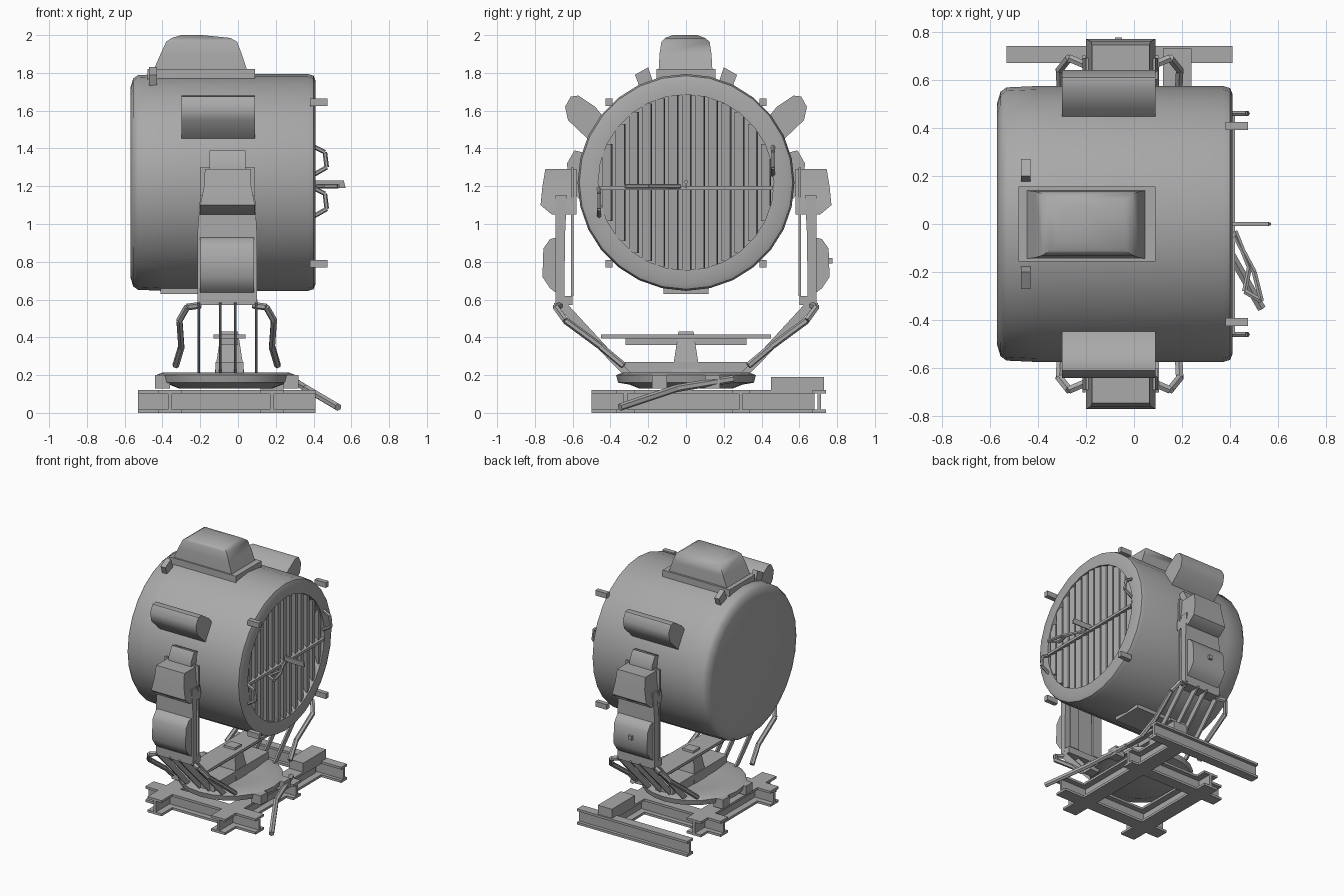
import bpy, bmesh, math
from mathutils import Vector

cube = bpy.data.objects.get("Cube")
if cube:
    bpy.data.objects.remove(cube)

grey = bpy.data.materials.new("grey_metal")
grey.use_nodes = True
tone = (0.4, 0.4, 0.4, 1)
grey.diffuse_color = tone
grey.node_tree.nodes["Principled BSDF"].inputs["Base Color"].default_value = tone

parts = []
AXIS = 1.22          # height of the drum axis
ARM_X = -0.06        # middle of the fork arms


def finish(name, bm, mirror=False):
    bmesh.ops.recalc_face_normals(bm, faces=bm.faces)
    mesh = bpy.data.meshes.new(name)
    bm.to_mesh(mesh)
    bm.free()
    mesh.materials.append(grey)
    ob = bpy.data.objects.new(name, mesh)
    bpy.context.collection.objects.link(ob)
    if mirror:
        mod = ob.modifiers.new("Mirror", 'MIRROR')
        mod.use_axis = (False, True, False)
        mod.use_mirror_merge = False
    parts.append(ob)
    return ob


def skin(bm, rings):
    for a, b in zip(rings, rings[1:]):
        n = len(a)
        for i in range(n):
            j = (i + 1) % n
            bm.faces.new((a[i], a[j], b[j], b[i]))
    bm.faces.new(rings[0])
    bm.faces.new(rings[-1])


def extrude(name, pts, lo, hi, axis="x", mirror=False):
    place = {"x": lambda p, t: (t, p[0], p[1]),
             "y": lambda p, t: (p[0], t, p[1]),
             "z": lambda p, t: (p[0], p[1], t)}[axis]
    bm = bmesh.new()
    skin(bm, [[bm.verts.new(place(p, t)) for p in pts] for t in (lo, hi)])
    return finish(name, bm, mirror)


def loft(name, levels, mirror=False):
    """Stack of rectangles: (z, x0, x1, y0, y1)."""
    bm = bmesh.new()
    rings = [[bm.verts.new(c) for c in ((x0, y0, z), (x1, y0, z), (x1, y1, z), (x0, y1, z))]
             for z, x0, x1, y0, y1 in levels]
    skin(bm, rings)
    return finish(name, bm, mirror)


def box(name, x, y, z, mirror=False):
    return loft(name, [(t, *x, *y) for t in z], mirror)


def bar(name, points, r, mirror=False):
    bm = bmesh.new()
    for p, q in zip(points, points[1:]):
        p, q = Vector(p), Vector(q)
        rot = (q - p).to_track_quat('Z', 'Y').to_matrix().to_4x4()
        rot.translation = (p + q) / 2
        bmesh.ops.create_cone(bm, cap_ends=True, segments=6, radius1=r, radius2=r,
                              depth=(q - p).length, matrix=rot)
    return finish(name, bm, mirror)


def lathe(name, profile, axis, steps, centre):
    """Spin (radius, along-axis) points and cap both ends."""
    bm = bmesh.new()
    rings = []
    for r, t in profile:
        ring = []
        for i in range(steps):
            a = math.tau * i / steps
            u, v = r * math.cos(a), r * math.sin(a)
            co = (t, u, v) if axis == "x" else (u, v, t)
            ring.append(bm.verts.new(Vector(co) + Vector(centre)))
        rings.append(ring)
    skin(bm, rings)
    return finish(name, bm)


# Lamp drum with recessed front
lathe("drum", [(0.5, -0.57), (0.55, -0.555), (0.568, -0.53), (0.574, -0.4), (0.574, 0.37),
               (0.565, 0.4), (0.54, 0.41), (0.465, 0.41), (0.465, 0.3)], "x", 28, (0, 0, AXIS))

# Vertical louvres and cross bar
for i in range(13):
    y = -0.42 + 0.07 * i
    h = math.sqrt(0.467 ** 2 - y * y)
    extrude("louvre", [(0.405, y - 0.022), (0.395, y + 0.024), (0.34, y + 0.03), (0.345, y + 0.018)],
            AXIS - h, AXIS + h, "z")
box("louvre_cross_bar", (0.36, 0.42), (-0.46, 0.46), (1.18, 1.2))
loft("centre_spike", [(1.19, 0.4, 0.57, -0.004, 0.004), (1.23, 0.4, 0.56, -0.008, 0.008)])

# Front latches and handle
for z in (0.79, 1.645):
    box("latch", (0.38, 0.475), (0.39, 0.425), (z - 0.02, z + 0.02), True)
for s in (-1, 1):
    y, z = 0.46 * s, AXIS + 0.11 * s
    bar("hook", [(0.4, y, z - 0.07), (0.47, y, z - 0.03), (0.46, y, z + 0.05), (0.4, y, z + 0.08)], 0.012)
bar("handle", [(0.42, -0.03, 1.2), (0.48, -0.18, 1.2), (0.46, -0.28, 1.2),
               (0.53, -0.32, 1.2), (0.5, -0.2, 1.2), (0.42, -0.05, 1.2)], 0.012)

# Ventilator hood on top
box("hood_base", (-0.48, 0.09), (-0.155, 0.155), (1.73, 1.82))
loft("hood", [(1.81, -0.45, 0.05, -0.145, 0.14), (1.9, -0.41, 0.02, -0.14, 0.135),
              (1.965, -0.38, -0.005, -0.13, 0.125), (1.985, -0.35, -0.04, -0.11, 0.1),
              (2.0, -0.3, -0.19, -0.07, 0.06)])
extrude("top_lug", [(0.17, 1.74), (0.2, 1.83), (0.27, 1.79), (0.24, 1.71)], -0.47, -0.43, "x", True)
box("bottom_plate", (-0.41, 0.07), (-0.12, 0.12), (0.63, 0.68))

# Side ventilator boxes
extrude("side_vent", [(0.4, 1.52), (0.48, 1.62), (0.57, 1.68), (0.61, 1.675), (0.64, 1.62),
                      (0.625, 1.55), (0.52, 1.45)], -0.3, 0.09, "x", True)

# Trunnions and their brackets
extrude("trunnion_bracket", [(0.5, 1.3), (0.55, 1.38), (0.59, 1.39), (0.63, 1.32), (0.62, 1.2), (0.54, 1.1)],
        -0.15, 0.04, "x", True)
loft("trunnion_housing", [(1.05, -0.2, 0.09, 0.58, 0.71), (1.1, -0.2, 0.09, 0.58, 0.77),
                          (1.2, -0.18, 0.07, 0.58, 0.76), (1.29, -0.175, 0.065, 0.58, 0.745)], True)

# Fork arms
for x in (-0.2, 0.01):
    box("arm_inner_strip", (x, x + 0.08), (0.595, 0.61), (0.62, 1.3), True)
loft("arm_outer_plate", [(0.57, -0.215, 0.1, 0.645, 0.69), (0.95, -0.215, 0.1, 0.64, 0.69),
                         (1.15, -0.2, 0.09, 0.63, 0.69)], True)
extrude("arm_cover", [(0.68, 0.93), (0.72, 0.92), (0.755, 0.87), (0.76, 0.72), (0.72, 0.66), (0.68, 0.63)],
        -0.2, 0.085, "x", True)
box("arm_foot", (-0.215, 0.1), (0.6, 0.69), (0.57, 0.62), True)
box("cover_knob", (-0.08, -0.05), (0.75, 0.775), (0.79, 0.82))

# Sloping fork struts
for x in (-0.215, -0.1, -0.02, 0.09):
    extrude("fork_strut", [(0.7, 0.58), (0.65, 0.6), (0.29, 0.21), (0.34, 0.21)], x, x + 0.013, "x", True)
for s in (-1, 1):
    bar("side_rail", [(ARM_X + 0.14 * s, 0.66, 0.57), (ARM_X + 0.21 * s, 0.69, 0.56),
                      (ARM_X + 0.25 * s, 0.64, 0.49), (ARM_X + 0.24 * s, 0.45, 0.35),
                      (ARM_X + 0.27 * s, 0.33, 0.25)], 0.018, True)

# Cradle between the arms
box("cradle_top_beam", (-0.13, 0.04), (-0.45, 0.45), (0.395, 0.415))
box("cradle_web", (-0.09, 0.0), (-0.32, 0.32), (0.36, 0.4))
box("cradle_low_beam", (-0.12, 0.03), (-0.33, 0.33), (0.2, 0.27))
loft("pivot_post", [(0.2, -0.125, 0.035, -0.075, 0.075), (0.43, -0.09, 0.0, -0.04, 0.04)])

# Turntable
lathe("turntable", [(0.25, 0.13), (0.3, 0.15), (0.36, 0.16), (0.37, 0.2), (0.33, 0.215), (0.2, 0.2)],
      "z", 24, (-0.065, 0, 0))
for s in (-1, 1):
    box("turntable_ear", sorted((ARM_X + 0.3 * s, ARM_X + 0.38 * s)), (0.1, 0.18), (0.13, 0.2), True)


# Base frame of flanged beams
def beam(name, centre, width, lo, hi, axis):
    w, web, top, t = width / 2, 0.01, 0.12, 0.018
    half = [(w, 0), (w, t), (web, t), (web, top - t), (w, top - t), (w, top)]
    pts = [(centre + a, z) for a, z in half] + [(centre - a, z) for a, z in reversed(half)]
    return extrude(name, pts, lo, hi, axis)


beam("rear_cross_beam", 0.705, 0.07, -0.53, 0.41, "x")
beam("middle_cross_beam", 0.29, 0.09, -0.53, 0.3, "x")
beam("front_cross_beam", -0.32, 0.1, -0.53, 0.41, "x")
beam("right_long_beam", -0.36, 0.12, -0.5, 0.42, "y")
beam("left_long_beam", 0.18, 0.12, -0.5, 0.68, "y")
box("rear_block", (0.12, 0.24), (0.45, 0.73), (0.12, 0.19))

# Loose prop leg
bar("prop_leg", [(0.28, 0.25, 0.18), (0.36, -0.05, 0.13), (0.53, -0.35, 0.03)], 0.02)

# Smooth shading with sharp edges kept
bpy.ops.object.select_all(action='DESELECT')
for ob in parts:
    ob.select_set(True)
bpy.context.view_layer.objects.active = parts[0]
bpy.ops.object.shade_smooth_by_angle(angle=math.radians(50))
